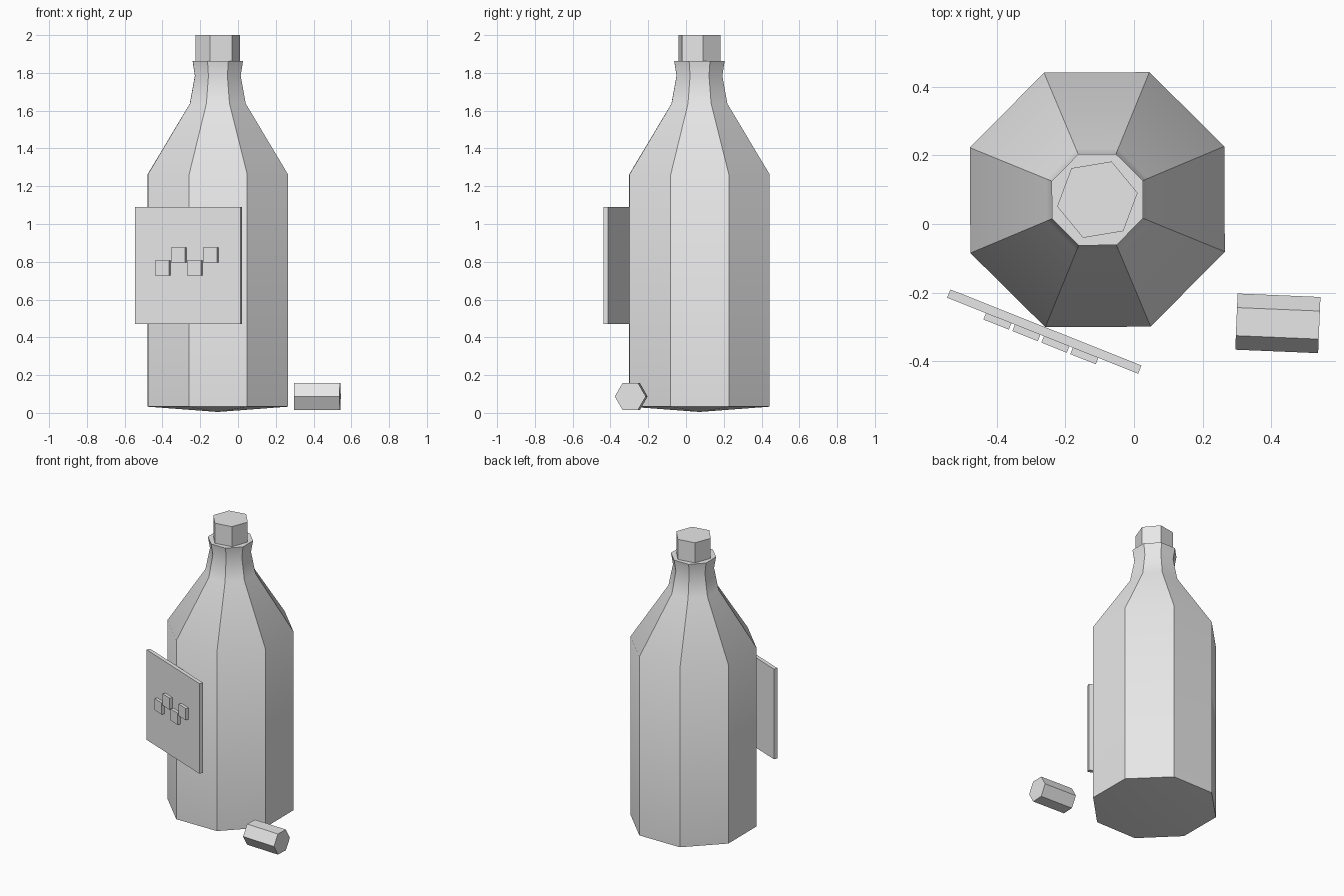
import bpy, bmesh, math
from mathutils import Matrix, Vector

if "Cube" in bpy.data.objects:
    bpy.data.objects.remove(bpy.data.objects["Cube"])

grey = bpy.data.materials.new("light grey")
grey.diffuse_color = (0.8, 0.8, 0.8, 1)
grey.use_nodes = True
grey.node_tree.nodes["Principled BSDF"].inputs["Base Color"].default_value = grey.diffuse_color


def finish(name, bm, matrix, smooth=None):
    """Turn a bmesh into a placed, coloured object."""
    bmesh.ops.recalc_face_normals(bm, faces=bm.faces)
    mesh = bpy.data.meshes.new(name)
    bm.to_mesh(mesh)
    bm.free()
    mesh.transform(matrix)
    mesh.materials.append(grey)
    obj = bpy.data.objects.new(name, mesh)
    bpy.context.collection.objects.link(obj)
    if smooth:
        bpy.ops.object.select_all(action='DESELECT')
        obj.select_set(True)
        bpy.context.view_layer.objects.active = obj
        bpy.ops.object.shade_smooth_by_angle(angle=math.radians(smooth))
    return obj


def lathe(name, profile, sides, matrix, smooth=None):
    """Stack polygon rings of (radius, height); radius 0 makes a point."""
    bm = bmesh.new()
    rings = []
    for r, z in profile:
        count = sides if r > 0 else 1
        rings.append([bm.verts.new((r * math.cos(math.tau * i / sides),
                                    r * math.sin(math.tau * i / sides), z))
                      for i in range(count)])
    for a, b in zip(rings, rings[1:]):
        for i in range(sides):
            j = (i + 1) % sides
            if len(a) == 1:
                bm.faces.new((a[0], b[j], b[i]))
            else:
                bm.faces.new((a[i], a[j], b[j], b[i]))
    for ring in (rings[0], rings[-1]):
        if len(ring) > 1:
            bm.faces.new(ring)
    return finish(name, bm, matrix, smooth)


def box(name, center, size, matrix):
    bm = bmesh.new()
    bmesh.ops.create_cube(bm, size=1)
    bmesh.ops.scale(bm, vec=Vector(size), verts=bm.verts)
    bmesh.ops.translate(bm, vec=Vector(center), verts=bm.verts)
    return finish(name, bm, matrix)


def turn(degrees, axis='Z'):
    return Matrix.Rotation(math.radians(degrees), 4, axis)


# Eight-sided bottle with a shallow pointed base and flared lip
axis = Matrix.Translation((-0.107, 0.071, 0))
bottle_profile = [(0, 0.005), (0.402, 0.033), (0.402, 1.262), (0.16, 1.637),
                  (0.131, 1.785), (0.144, 1.862)]
lathe("bottle", bottle_profile, 8, axis @ turn(22.8), smooth=35)

# Six-sided stopper on the lip
lathe("stopper", [(0.119, 1.85), (0.119, 2.0)], 6, axis @ turn(9.5), smooth=35)

# Angled label board with four raised blocks
label_frame = Matrix.Translation((-0.262, -0.314, 0.78)) @ turn(-21.7)
box("label", (0, 0, 0), (0.60, 0.026, 0.62), label_frame)
for i in range(4):
    z = -0.013 if i % 2 == 0 else 0.055
    box(f"label_block_{i + 1}", (-0.138 + 0.091 * i, -0.021, z),
        (0.08, 0.024, 0.08), label_frame)

# Loose six-sided cork lying beside the bottle
cork_frame = Matrix.Translation((0.42, -0.29, 0.087)) @ turn(-2.4)
# prism axis along x, corners pointing front and back
lathe("cork", [(0.082, -0.121), (0.082, 0.121)], 6,
      cork_frame @ turn(90, 'Y') @ turn(30), smooth=35)
